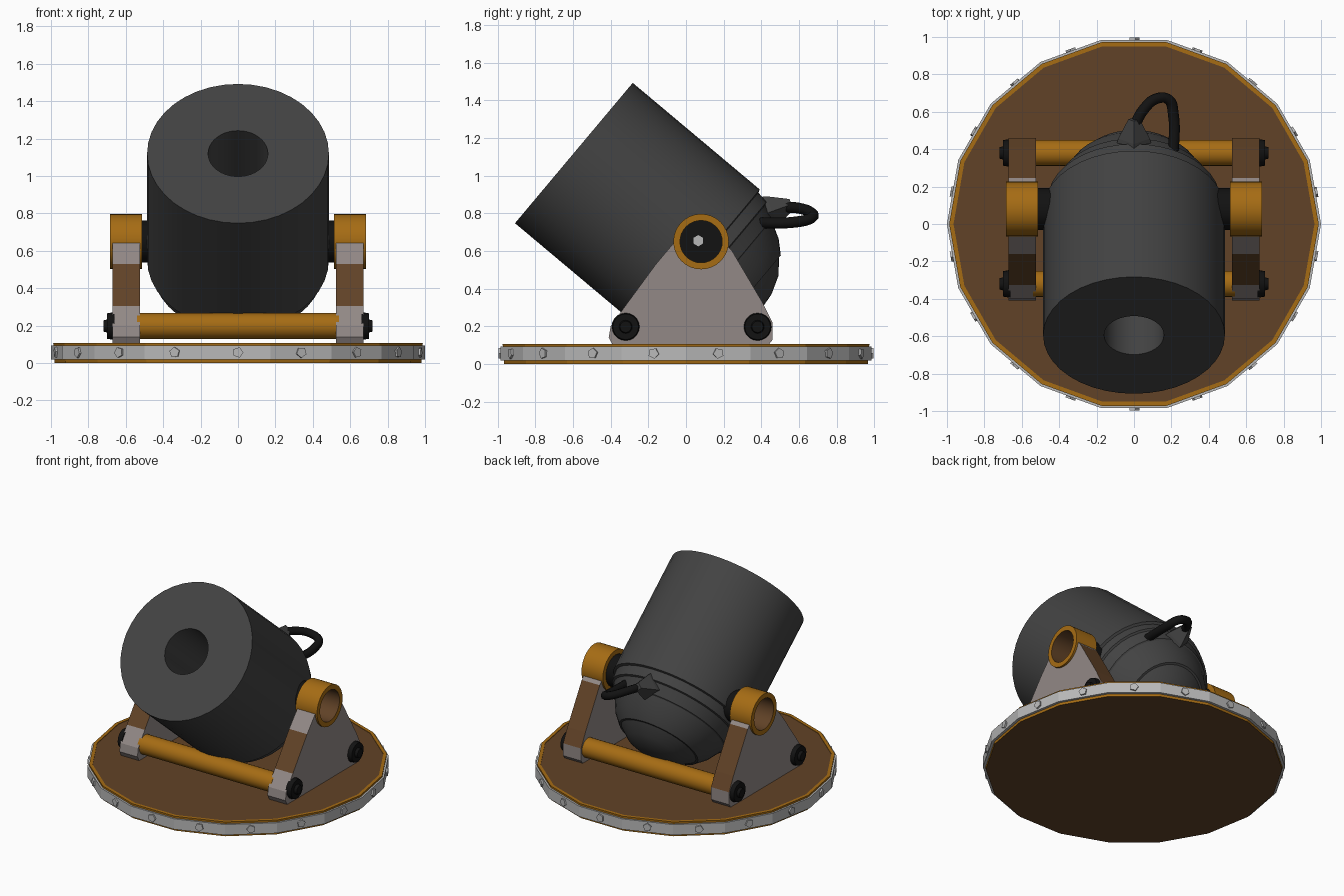
import bpy, bmesh
from math import cos, sin, pi, radians
from mathutils import Matrix, Vector

if "Cube" in bpy.data.objects:
    bpy.data.objects.remove(bpy.data.objects["Cube"])


def material(name, rgb):
    m = bpy.data.materials.new(name)
    m.use_nodes = True
    m.diffuse_color = (*rgb, 1)
    m.node_tree.nodes["Principled BSDF"].inputs["Base Color"].default_value = (*rgb, 1)
    return m


IRON = material("dark iron", (0.055, 0.055, 0.055))
BLACK = material("black", (0.006, 0.006, 0.006))
GOLD = material("brass", (0.38, 0.15, 0.007))
BROWN = material("brown wood", (0.12, 0.055, 0.02))
STONE = material("warm grey", (0.29, 0.25, 0.24))
SILVER = material("silver", (0.48, 0.48, 0.48))


def finish(name, bm, mats, smooth=None):
    bmesh.ops.recalc_face_normals(bm, faces=bm.faces)
    me = bpy.data.meshes.new(name)
    bm.to_mesh(me)
    bm.free()
    for m in mats:
        me.materials.append(m)
    ob = bpy.data.objects.new(name, me)
    bpy.context.collection.objects.link(ob)
    if smooth:
        me.shade_smooth()
        me.set_sharp_from_angle(angle=radians(smooth))
    return ob


def lathe(name, profile, mats, sides=32, origin=(0, 0, 0), axis=(0, 0, 1),
          closed=False, slots=None, smooth=30):
    """Turn (radius, height) points about an axis; slots gives a material per segment."""
    bm = bmesh.new()
    rings = [[bm.verts.new((r * cos(2 * pi * k / sides), r * sin(2 * pi * k / sides), h))
              for k in range(sides)] for r, h in profile]
    pairs = list(zip(rings, rings[1:])) + ([(rings[-1], rings[0])] if closed else [])
    for i, (a, b) in enumerate(pairs):
        for k in range(sides):
            n = (k + 1) % sides
            f = bm.faces.new((a[k], a[n], b[n], b[k]))
            f.material_index = slots[i] if slots else 0
    bmesh.ops.remove_doubles(bm, verts=bm.verts, dist=1e-5)
    turn = Vector((0, 0, 1)).rotation_difference(Vector(axis)).to_matrix().to_4x4()
    bm.transform(Matrix.Translation(origin) @ turn)
    return finish(name, bm, mats, smooth)


def rod(name, r, length, mat, **kw):
    return lathe(name, [(0, 0), (r, 0), (r, length), (0, length)], [mat], **kw)


# Round platform with brass edge, silver band and rivets
lathe("platform", [(0, 0), (0.98, 0), (0.988, 0.108), (0.965, 0.108), (0.965, 0.104), (0, 0.104)],
      [BROWN, GOLD], sides=18, slots=[0, 1, 1, 1, 0], smooth=None)
lathe("platform_band", [(0.96, 0.018), (1, 0.018), (1, 0.094), (0.96, 0.094)],
      [SILVER], sides=18, closed=True, smooth=None)
for k in range(18):
    a = radians(10 + 20 * k)
    d = Vector((cos(a), sin(a), 0))
    rod(f"band_rivet_{k + 1}", 0.029, 0.04, SILVER, sides=5,
        origin=d * 0.956 + Vector((0, 0, 0.057)), axis=d, smooth=None)

# Barrel with bore and stepped round breech
tilt = radians(40)
back = Vector((0, cos(tilt), -sin(tilt)))
lathe("barrel", [(0, 0.6), (0.16, 0.6), (0.16, 0), (0.486, 0), (0.486, 0.88), (0.468, 0.885),
                 (0.46, 0.95), (0.445, 0.955), (0.41, 1.03), (0.4, 1.035), (0.35, 1.125),
                 (0.29, 1.19), (0.275, 1.19), (0.2, 1.25), (0.1, 1.285), (0, 1.295)],
      [IRON], sides=40, origin=(0, -0.595, 1.12), axis=back)

# Lifting lug and curled fuse cord at the breech
lug_axis = Vector((0, 0.94, 0.34))
lathe("breech_lug", [(0, 0), (0.1, 0), (0.085, 0.06), (0.03, 0.17), (0, 0.17)], [IRON],
      sides=4, origin=(0, 0.4, 0.79), axis=lug_axis, smooth=None)
curve = bpy.data.curves.new("cord", "CURVE")
curve.dimensions = "3D"
curve.bevel_depth = 0.029
curve.bevel_resolution = 2
curve.resolution_u = 6
curve.use_fill_caps = True
path = [(0, 0.52, 0.835), (0.05, 0.61, 0.825), (0.12, 0.67, 0.8), (0.185, 0.665, 0.775),
        (0.21, 0.59, 0.755), (0.21, 0.36, 0.75)]
spline = curve.splines.new("BEZIER")
spline.bezier_points.add(len(path) - 1)
for p, co in zip(spline.bezier_points, path):
    p.co = co
    p.handle_left_type = p.handle_right_type = "AUTO"
curve.materials.append(BLACK)
bpy.context.collection.objects.link(bpy.data.objects.new("fuse_cord", curve))

# Cheek outline: sloping sides and a cradle under the trunnion ring
PIVOT_Y, PIVOT_Z = 0.08, 0.65
outline = [(-0.39, 0.105), (-0.41, 0.14), (-0.4, 0.2), (-0.325, 0.305), (-0.16, 0.53)]
outline += [(PIVOT_Y + 0.13 * cos(radians(t)), PIVOT_Z + 0.13 * sin(radians(t)))
            for t in range(175, 361, 15)]
outline += [(0.245, 0.6), (0.41, 0.32), (0.46, 0.22), (0.46, 0.13), (0.44, 0.105)]


def cheek(name, x0, x1):
    bm = bmesh.new()
    a, b = ([bm.verts.new((x, y, z)) for y, z in outline] for x in (x0, x1))
    bm.faces.new(a)
    bm.faces.new(b)
    for i in range(len(a)):
        j = (i + 1) % len(a)
        f = bm.faces.new((a[i], a[j], b[j], b[i]))
        c = f.calc_center_median()
        front = c.y < -0.16 and 0.3 < c.z < 0.53
        rear = c.y > 0.3 and 0.22 < c.z < 0.58
        f.material_index = int(front or rear)
    finish(name, bm, [STONE, BROWN])


# Both sides: cheek, trunnion ring, trunnion, pin and rod caps
for s, side in ((1, "left"), (-1, "right")):
    out = (s, 0, 0)
    cheek(f"cheek_{side}", s * 0.525, s * 0.67)
    lathe(f"trunnion_ring_{side}", [(0.147, 0.512), (0.147, 0.685), (0.112, 0.685), (0.112, 0.512)],
          [GOLD, BROWN], closed=True, slots=[0, 0, 1, 0],
          origin=(0, PIVOT_Y, PIVOT_Z), axis=out)
    rod(f"trunnion_{side}", 0.113, 0.09, BLACK, origin=(s * 0.425, PIVOT_Y, PIVOT_Z), axis=out)
    rod(f"trunnion_pin_{side}", 0.03, 0.1, SILVER, sides=6,
        origin=(s * 0.42, PIVOT_Y - 0.015, PIVOT_Z + 0.005), axis=out, smooth=None)
    for y, end in ((-0.32, "front"), (0.38, "back")):
        lathe(f"rod_cap_{end}_{side}", [(0, 0.66), (0.075, 0.66), (0.068, 0.7), (0.035, 0.7),
                                        (0.03, 0.72), (0, 0.72)], [BLACK], sides=20,
              origin=(0, y, 0.198), axis=out)

# Cross rods
for y, end in ((-0.32, "front"), (0.38, "back")):
    rod(f"cross_rod_{end}", 0.07, 1.08, GOLD, sides=20, origin=(-0.54, y, 0.198), axis=(1, 0, 0))
